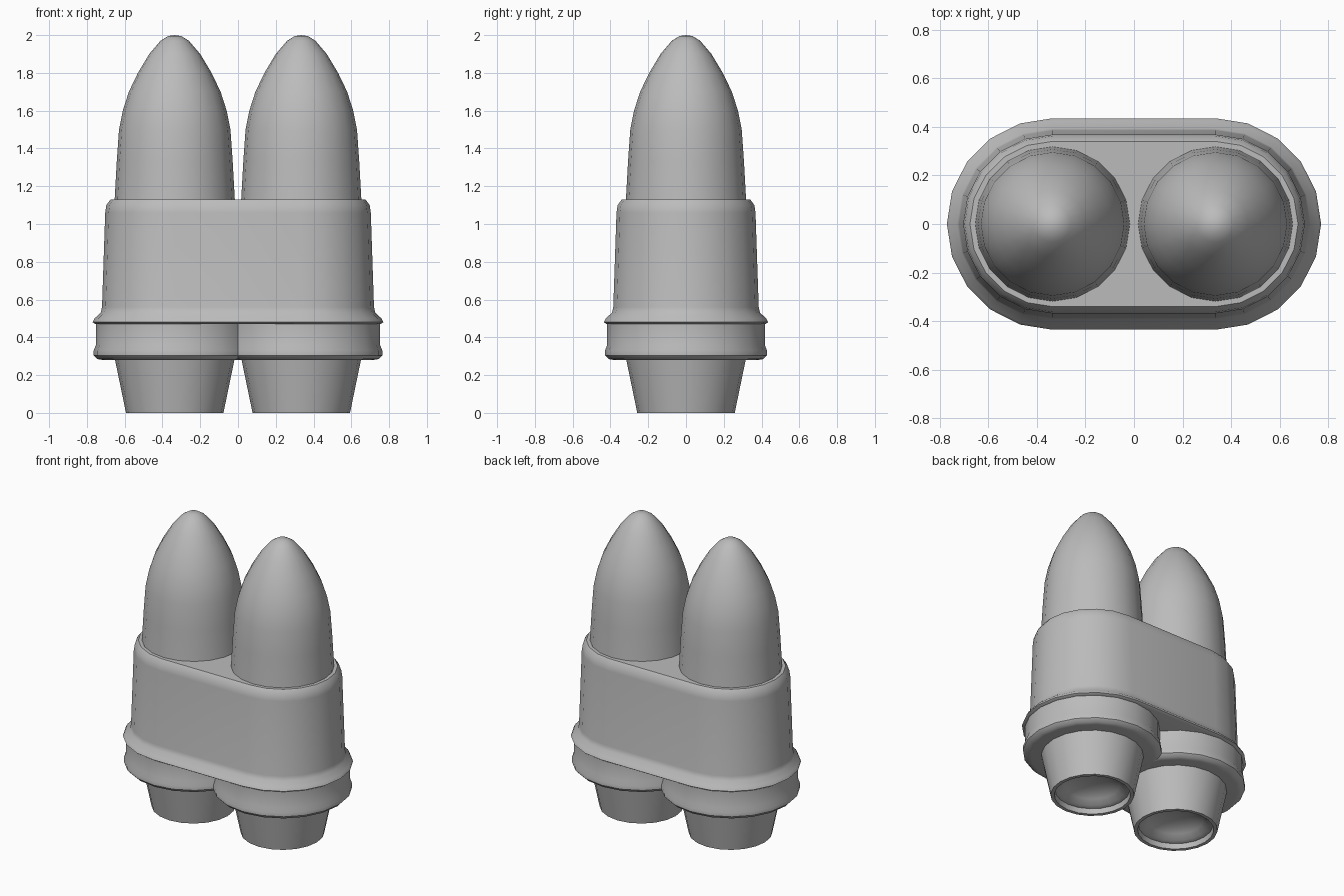
import bpy
import bmesh
from math import cos, sin, pi, radians

if "Cube" in bpy.data.objects:
    bpy.data.objects.remove(bpy.data.objects["Cube"])

GREY = (0.5, 0.5, 0.5, 1)
grey = bpy.data.materials.new("plain grey")
grey.use_nodes = True
grey.diffuse_color = GREY
grey.node_tree.nodes["Principled BSDF"].inputs["Base Color"].default_value = GREY

SIDES = 20
SPACING = 0.335   # distance of each tube axis from the middle


def outline(radius, z, spread):
    """Circle, or a stadium whose two half circles are spread apart."""
    half = SIDES // 2
    points = []
    for end in (0, 1):
        for i in range(half + (1 if spread else 0)):
            a = -pi / 2 + end * pi + i * pi / half
            shift = spread if end == 0 else -spread
            points.append((shift + radius * cos(a), radius * sin(a), z))
    return points


def loft(name, profile, spread=0, x=0):
    """Skin outlines of (radius, z) from bottom to top, closing both ends."""
    bm = bmesh.new()
    rings = []
    for radius, z in profile:
        if radius == 0:
            rings.append([bm.verts.new((0, 0, z))])
        else:
            rings.append([bm.verts.new(p) for p in outline(radius, z, spread)])
    for low, high in zip(rings, rings[1:]):
        n = max(len(low), len(high))
        for i in range(n):
            j = (i + 1) % n
            if len(low) == 1:
                bm.faces.new((low[0], high[j], high[i]))
            elif len(high) == 1:
                bm.faces.new((low[i], low[j], high[0]))
            else:
                bm.faces.new((low[i], low[j], high[j], high[i]))
    if len(rings[0]) > 1:
        bm.faces.new(rings[0][::-1])
    if len(rings[-1]) > 1:
        bm.faces.new(rings[-1])
    bmesh.ops.recalc_face_normals(bm, faces=bm.faces)
    mesh = bpy.data.meshes.new(name)
    bm.to_mesh(mesh)
    bm.free()
    mesh.materials.append(grey)
    obj = bpy.data.objects.new(name, mesh)
    bpy.context.collection.objects.link(obj)
    obj.location.x = x
    bpy.ops.object.select_all(action="DESELECT")
    obj.select_set(True)
    bpy.context.view_layer.objects.active = obj
    bpy.ops.object.shade_smooth_by_angle(angle=radians(40))
    return obj


# Shared casing with a flared lip at its foot
loft("casing", [(0.42, 0.47), (0.435, 0.48), (0.425, 0.5), (0.392, 0.53),
                (0.385, 0.56), (0.368, 1.06), (0.362, 1.10), (0.34, 1.13)],
     spread=SPACING)

nose = [(0.33, 1.0), (0.318, 1.13), (0.307, 1.33), (0.295, 1.5), (0.275, 1.6),
        (0.243, 1.7), (0.195, 1.8), (0.135, 1.9), (0.075, 1.97), (0.035, 1.995),
        (0, 2.0)]
collar = [(0.38, 0.28), (0.41, 0.285), (0.429, 0.305), (0.429, 0.33),
          (0.417, 0.36), (0.417, 0.475)]
# Nozzle starts at the recessed floor, runs out over the rim, then up the wall
nozzle = [(0, 0.11), (0.1, 0.1), (0.17, 0.07), (0.2, 0.04), (0.23, 0.035),
          (0.235, 0), (0.258, 0), (0.318, 0.29)]

for side, x in (("left", SPACING), ("right", -SPACING)):
    loft(side + "_nose", nose, x=x)
    loft(side + "_collar", collar, x=x)
    loft(side + "_nozzle", nozzle, x=x)
